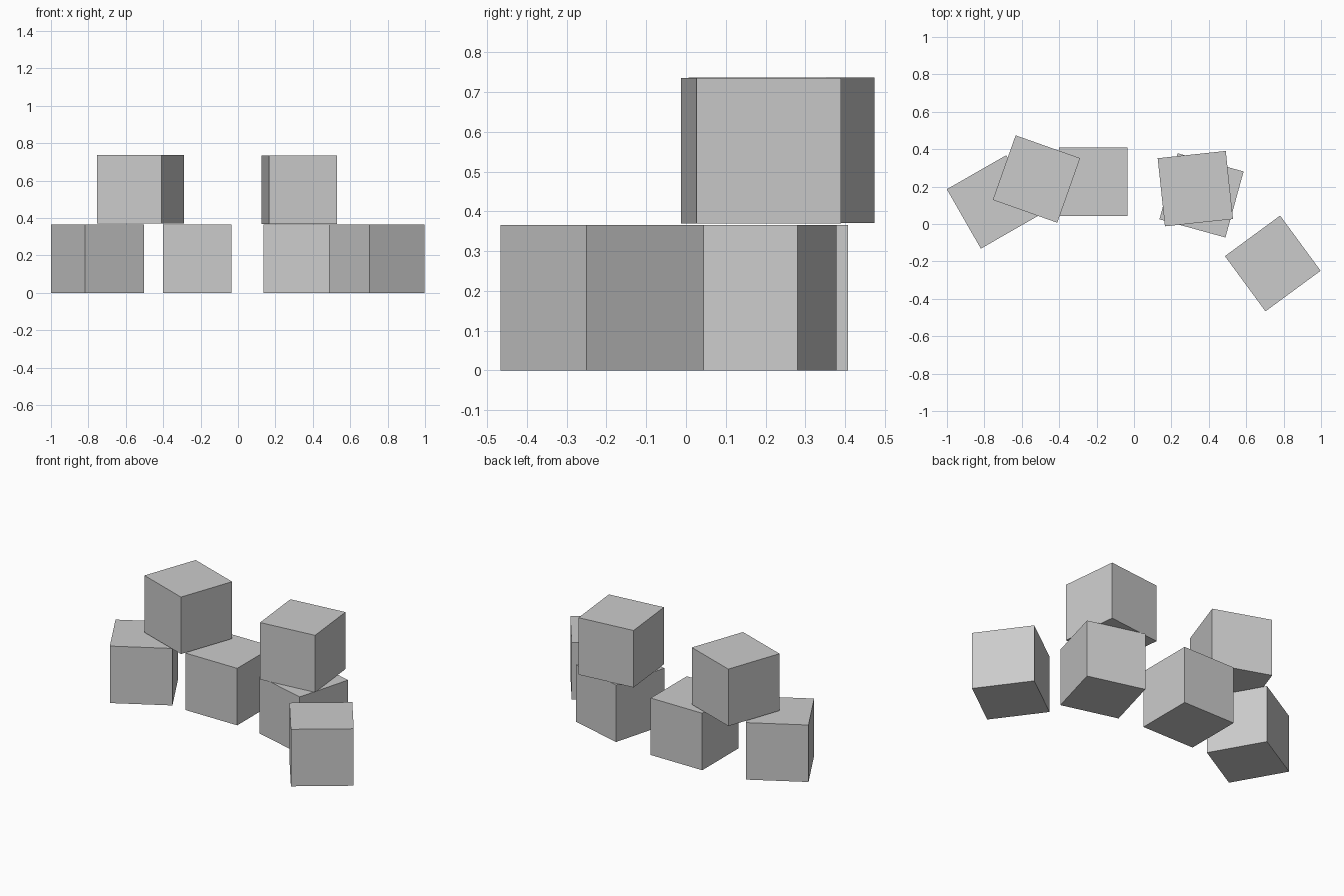
import bpy
from math import radians

if "Cube" in bpy.data.objects:
    bpy.data.objects.remove(bpy.data.objects["Cube"])

SIZE = 0.366  # edge length shared by every block


def block(name, x, y, bottom, angle):
    """Add one cube resting at height `bottom`, turned about z."""
    bpy.ops.mesh.primitive_cube_add(
        size=SIZE,
        location=(x, y, bottom + SIZE / 2),
        rotation=(0, 0, radians(angle)),
    )
    bpy.context.object.name = name


# Left stack: two blocks on the ground, one bridging them
block("left_outer_block", -0.751, 0.118, 0, 29.8)
block("left_inner_block", -0.218, 0.225, 0, 0)
block("left_upper_block", -0.5215, 0.2405, 0.371, -19.5)

# Right stack: one block on another
block("right_lower_block", 0.361, 0.153, 0, -15.4)
block("right_upper_block", 0.328, 0.189, 0.369, 6.1)

# Loose block in front on the right
block("loose_block", 0.742, -0.211, 0, 36.3)
